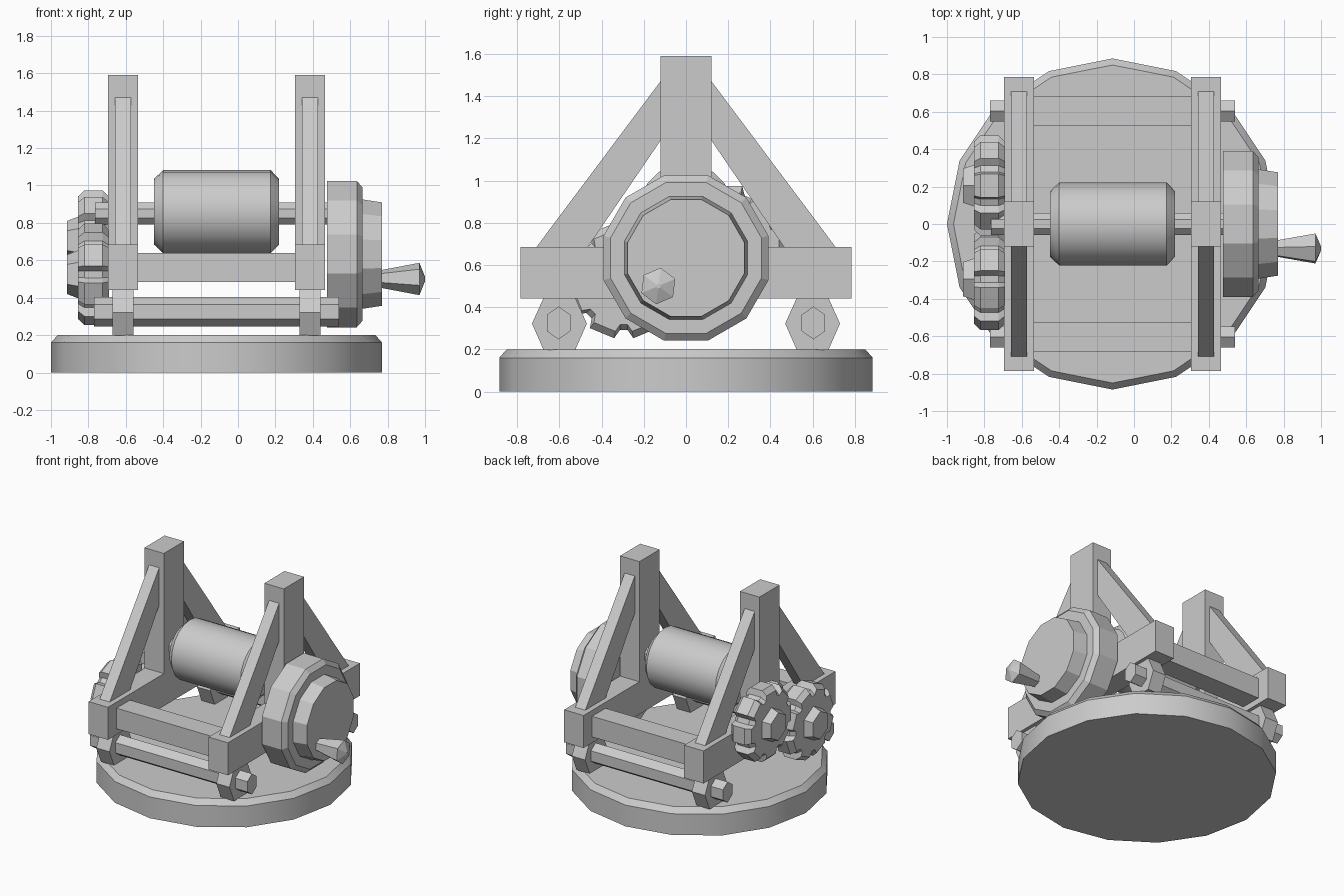
import bpy, bmesh
from math import sin, cos, pi, radians

if "Cube" in bpy.data.objects:
    bpy.data.objects.remove(bpy.data.objects["Cube"])


def loft(name, profile, sections, center=(0, 0), axis='X', smooth=False):
    """Sweep a 2D profile along an axis; sections are (position, scale)."""
    bm = bmesh.new()
    rings = []
    for s, k in sections:
        ring = []
        for a, b in profile:
            u, v = center[0] + a * k, center[1] + b * k
            ring.append(bm.verts.new((s, u, v) if axis == 'X' else (u, v, s)))
        rings.append(ring)
    n = len(profile)
    for r0, r1 in zip(rings, rings[1:]):
        for i in range(n):
            j = (i + 1) % n
            bm.faces.new((r0[i], r0[j], r1[j], r1[i]))
    bm.faces.new(rings[0][::-1])
    bm.faces.new(rings[-1])
    bmesh.ops.recalc_face_normals(bm, faces=bm.faces)
    me = bpy.data.meshes.new(name)
    bm.to_mesh(me)
    bm.free()
    ob = bpy.data.objects.new(name, me)
    bpy.context.collection.objects.link(ob)
    if smooth:
        bpy.ops.object.select_all(action='DESELECT')
        ob.select_set(True)
        bpy.context.view_layer.objects.active = ob
        bpy.ops.object.shade_smooth_by_angle(angle=radians(30))
    return ob


def ngon(n, phase=0.0, su=1.0, sv=1.0):
    return [(su * cos(phase + 2 * pi * i / n), sv * sin(phase + 2 * pi * i / n)) for i in range(n)]


def box(name, x, y, z):
    profile = [(y[0], z[0]), (y[1], z[0]), (y[1], z[1]), (y[0], z[1])]
    return loft(name, profile, [(x[0], 1), (x[1], 1)])


def gear_profile(teeth, tip, root, phase):
    pts = []
    for i in range(teeth):
        a = phase + 2 * pi * i / teeth
        for off, r in ((-18, root), (-13, tip), (13, tip), (18, root)):
            t = a + radians(off)
            pts.append((r * cos(t), r * sin(t)))
    return pts


# Round base plate with chamfered rim
loft("base_plate", ngon(16), [(0, .885), (.16, .885), (.2, .85)], (-.115, 0), 'Z', True)

# Two side frames: post, sill beam, diagonal braces, feet
for side, cx in (("left", -.615), ("right", .385)):
    x = (cx - .081, cx + .081)
    box(side + "_post", x, (-.12, .12), (.44, 1.59))
    box(side + "_sill", x, (-.785, .785), (.44, .685))
    for end, s in (("front", -1), ("back", 1)):
        brace = [(s * .72, .67), (s * .11, 1.485), (s * .11, 1.205), (s * .475, .67)]
        loft(f"{side}_{end}_brace", brace, [(cx - .042, 1), (cx + .042, 1)])
        foot = [(-.13, 0), (-.075, -.125), (.075, -.125), (.13, 0), (.075, .122), (-.075, .122)]
        loft(f"{side}_{end}_foot", foot, [(cx - .055, 1), (cx + .055, 1)], (s * .6, .322))

# Cross beams and hexagonal rods at front and back
for end, s in (("front", -1), ("back", 1)):
    yc = s * .604
    box(end + "_cross_beam", (-.55, .32), (yc - .08, yc + .08), (.485, .64))
    loft(end + "_rod", ngon(6, pi / 2, .064, .078), [(-.77, 1), (.54, 1)], (yc, .325))

# Winding drum on its axle
loft("drum", ngon(20), [(-.45, .175), (-.4, .222), (.175, .222), (.22, .175)], (0, .86), smooth=True)
loft("axle", ngon(8, pi / 8), [(-.765, .064), (.49, .064)], (0, .85))

# Crank wheel with raised centre and handle
loft("crank_wheel", ngon(12, pi / 12), [(.475, .405), (.635, .405), (.665, .37)], (0, .633))
loft("wheel_boss", ngon(12, pi / 12), [(.65, .305), (.77, .286)], (0, .633))
loft("crank_handle", ngon(6, radians(83)), [(.75, .045), (.97, .087), (1.0, .012)], (-.131, .5))

# Pair of meshing gears with hexagonal hubs
for name, cy, cz, phase in (("upper", .205, .705, 0), ("lower", -.295, .525, pi / 8)):
    loft(name + "_gear", gear_profile(8, .276, .235, phase),
         [(-.855, .88), (-.82, 1), (-.725, 1), (-.69, .88)], (cy, cz))
    loft(name + "_gear_hub", ngon(6, pi / 2), [(-.915, .105), (-.85, .13)], (cy, cz))
